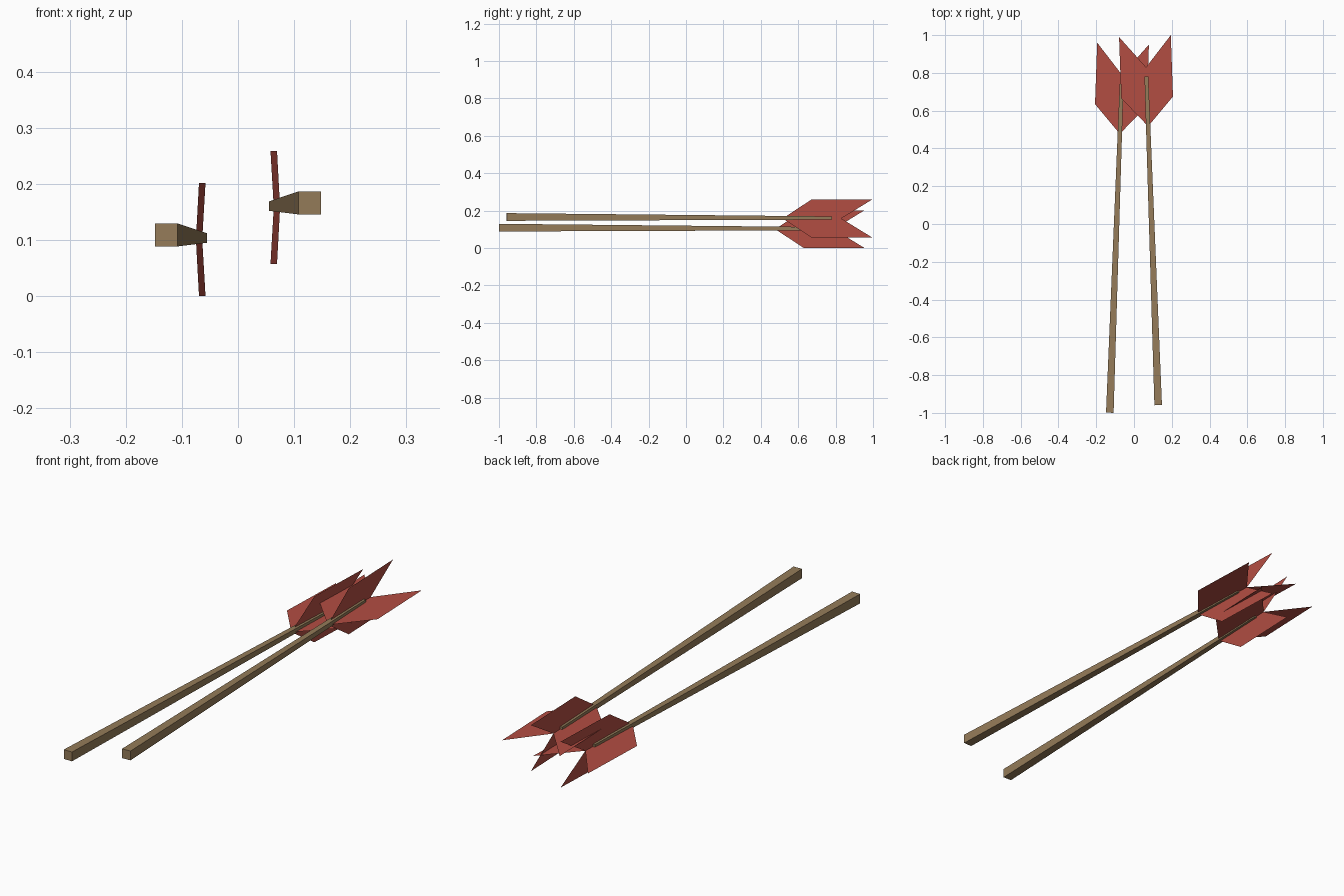
import bpy, bmesh, math

if "Cube" in bpy.data.objects:
    bpy.data.objects.remove(bpy.data.objects["Cube"])

def material(name, color):
    m = bpy.data.materials.new(name)
    m.diffuse_color = (*color, 1)
    m.use_nodes = True
    m.node_tree.nodes["Principled BSDF"].inputs["Base Color"].default_value = m.diffuse_color
    return m

WOOD = material("wood", (0.30, 0.20, 0.10))
RED = material("red_feather", (0.45, 0.075, 0.055))

def add_object(name, bm, mat, loc, yaw):
    me = bpy.data.meshes.new(name)
    bm.to_mesh(me)
    bm.free()
    me.materials.append(mat)
    ob = bpy.data.objects.new(name, me)
    ob.location = loc
    ob.rotation_euler.z = yaw
    bpy.context.collection.objects.link(ob)
    return ob

# Square shaft tapering toward the feathered end
def shaft(name, loc, yaw):
    bm = bmesh.new()
    bmesh.ops.create_cube(bm, size=1)
    for v in bm.verts:
        far = v.co.y > 0
        w, h, drop = (0.020, 0.017, -0.0055) if far else (0.040, 0.041, 0)
        v.co = (v.co.x * w, 1.74 if far else 0, v.co.z * h + drop)
    add_object(name, bm, WOOD, loc, yaw)

# Flat feather with a pointed front and a notched back
def feather(name, loc, yaw, half, upright):
    bm = bmesh.new()
    for s in (-1, 1):
        outline = [(0, 1.477), (s * half, 1.63), (s * half, 1.955), (0, 1.79)]
        verts = [bm.verts.new((0, y, a - 0.008) if upright else (a, y, -0.008))
                 for a, y in outline]
        bm.faces.new(verts)
    bmesh.ops.remove_doubles(bm, verts=bm.verts, dist=1e-5)
    bmesh.ops.recalc_face_normals(bm, faces=bm.faces)
    add_object(name, bm, RED, loc, yaw)

# Two arrows leaning toward each other
YAW = math.atan(0.0359)
for side, loc, yaw in (("left", (-0.128, -0.999, 0.109), -YAW),
                       ("right", (0.128, -0.959, 0.166), YAW)):
    shaft(side + "_arrow_shaft", loc, yaw)
    feather(side + "_arrow_upright_feather", loc, yaw, 0.101, True)
    feather(side + "_arrow_flat_feather", loc, yaw, 0.137, False)
